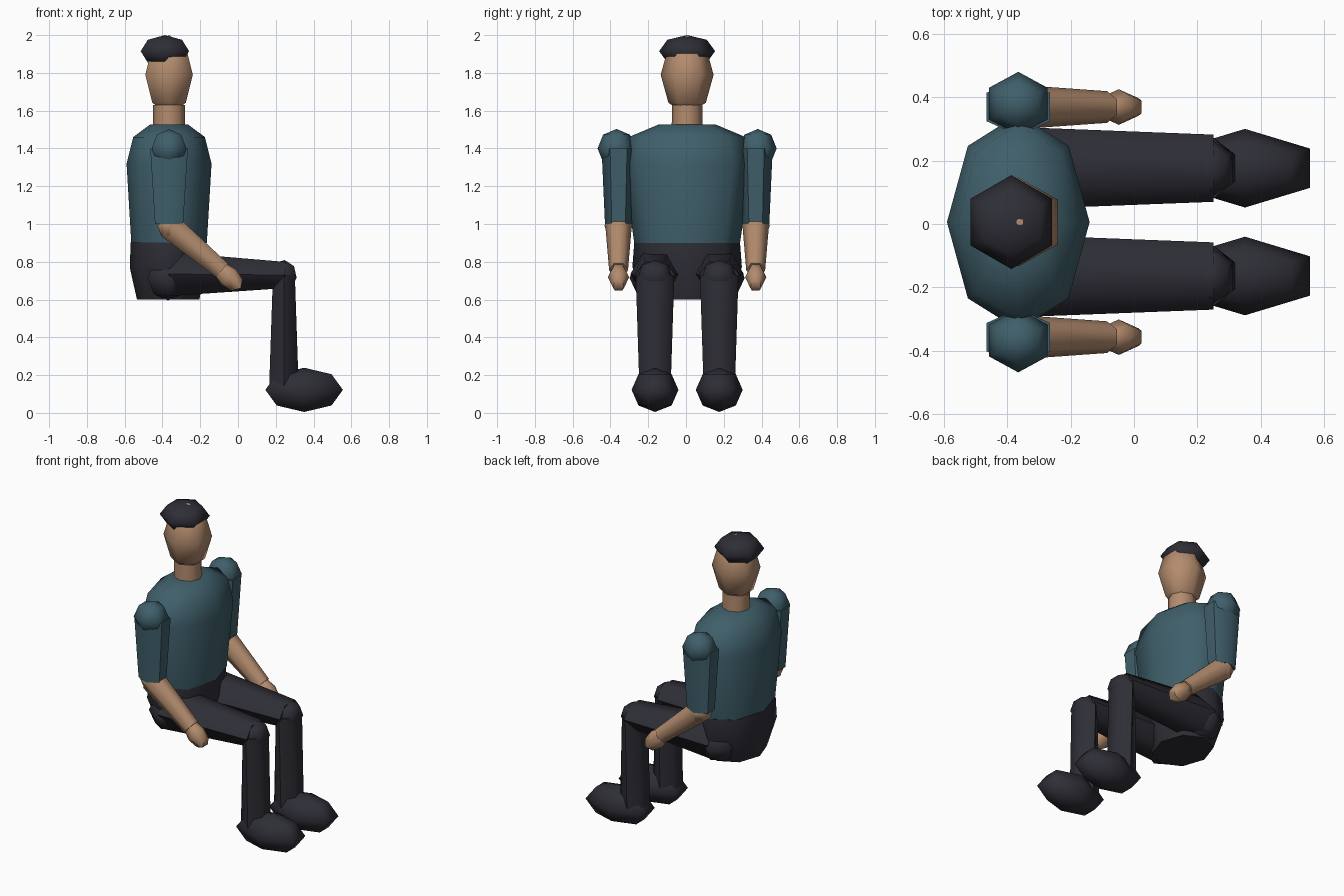
import bpy, bmesh, math
from mathutils import Vector, Matrix

cube = bpy.data.objects.get("Cube")
if cube:
    bpy.data.objects.remove(cube, do_unlink=True)

MID = 0.006  # side-to-side centre of the body


def material(name, rgb):
    m = bpy.data.materials.new(name)
    m.use_nodes = True
    col = (*rgb, 1.0)
    m.diffuse_color = col
    bsdf = m.node_tree.nodes["Principled BSDF"]
    bsdf.inputs["Base Color"].default_value = col
    bsdf.inputs["Roughness"].default_value = 0.8
    return m


skin = material("skin", (0.45, 0.26, 0.155))
shirt = material("teal shirt", (0.05, 0.115, 0.145))
dark = material("dark cloth", (0.027, 0.027, 0.037))


def finish(name, bm, mat):
    bmesh.ops.recalc_face_normals(bm, faces=bm.faces)
    mesh = bpy.data.meshes.new(name)
    bm.to_mesh(mesh)
    bm.free()
    mesh.materials.append(mat)
    ob = bpy.data.objects.new(name, mesh)
    bpy.context.collection.objects.link(ob)
    bpy.ops.object.select_all(action='DESELECT')
    ob.select_set(True)
    bpy.context.view_layer.objects.active = ob
    bpy.ops.object.shade_smooth_by_angle(angle=math.radians(64))
    return ob


def ball(name, mat, centre, radii, pitch=0.0):
    """Low-poly ellipsoid, pitched nose-down around the y axis."""
    bm = bmesh.new()
    bmesh.ops.create_uvsphere(
        bm, u_segments=6, v_segments=4, radius=1,
        matrix=Matrix.Translation(centre) @ Matrix.Rotation(pitch, 4, 'Y')
        @ Matrix.Diagonal((*radii, 1)))
    return finish(name, bm, mat)


def loft(name, mat, rings, sides=6):
    """Rings of (centre, half width along y, half depth), capped at both ends."""
    bm = bmesh.new()
    side = Vector((0, 1, 0))
    axis = (Vector(rings[-1][0]) - Vector(rings[0][0])).normalized()
    depth = axis.cross(side).normalized()
    loops = []
    for centre, w, d in rings:
        loop = []
        for i in range(sides):
            a = 2 * math.pi * i / sides
            loop.append(bm.verts.new(
                Vector(centre) + side * w * math.cos(a) + depth * d * math.sin(a)))
        loops.append(loop)
    for lo, hi in zip(loops, loops[1:]):
        for i in range(sides):
            j = (i + 1) % sides
            bm.faces.new((lo[i], lo[j], hi[j], hi[i]))
    bm.faces.new(loops[0])
    bm.faces.new(loops[-1])
    return finish(name, bm, mat)


def upright(name, mat, x, profile):
    """Vertical loft from a (height, half width, half depth) profile."""
    return loft(name, mat, [((x, MID, z), w, d) for z, w, d in profile], 8)


# Trunk
upright("torso", shirt, -0.365, [(0.9, 0.28, 0.2), (1.32, 0.34, 0.225),
                                 (1.46, 0.31, 0.19), (1.527, 0.15, 0.1)])
upright("pelvis", dark, -0.37, [(0.6, 0.2, 0.165), (0.77, 0.29, 0.203),
                                (0.902, 0.28, 0.198)])

# Neck, head and hair
upright("neck", skin, -0.365, [(1.5, 0.082, 0.086), (1.63, 0.08, 0.084)])
ball("head", skin, (-0.365, MID, 1.79), (0.145, 0.14, 0.21))
ball("hair", dark, (-0.387, MID, 1.915), (0.148, 0.148, 0.085))

# Limbs, once for each side
for label, s in (("left", 1), ("right", -1)):
    ya = MID + s * 0.363
    yl = MID + s * 0.17

    # Arm
    ball(label + "_shoulder", shirt, (-0.365, MID + s * 0.374, 1.4), (0.106, 0.1, 0.103))
    loft(label + "_upper_arm", shirt, [((-0.365, ya, 1.4), 0.09, 0.115),
                                       ((-0.365, ya, 1.0), 0.072, 0.086)])
    ball(label + "_elbow", skin, (-0.365, ya, 0.99), (0.07, 0.075, 0.07))
    loft(label + "_forearm", skin, [((-0.365, ya, 0.99), 0.07, 0.078),
                                    ((-0.085, ya, 0.755), 0.05, 0.055)])
    ball(label + "_hand", skin, (-0.048, ya, 0.718), (0.098, 0.056, 0.058),
         math.radians(43))

    # Leg
    ball(label + "_hip", dark, (-0.37, yl, 0.715), (0.125, 0.135, 0.12))
    loft(label + "_thigh", dark, [((-0.37, yl, 0.735), 0.13, 0.135),
                                  ((0.25, yl, 0.73), 0.106, 0.08)])
    ball(label + "_knee", dark, (0.235, yl, 0.725), (0.088, 0.1, 0.085),
         math.radians(8))
    loft(label + "_shin", dark, [((0.243, yl, 0.73), 0.102, 0.067),
                                 ((0.243, yl, 0.14), 0.083, 0.09)])
    ball(label + "_foot", dark, (0.35, yl, 0.122), (0.237, 0.124, 0.117))
